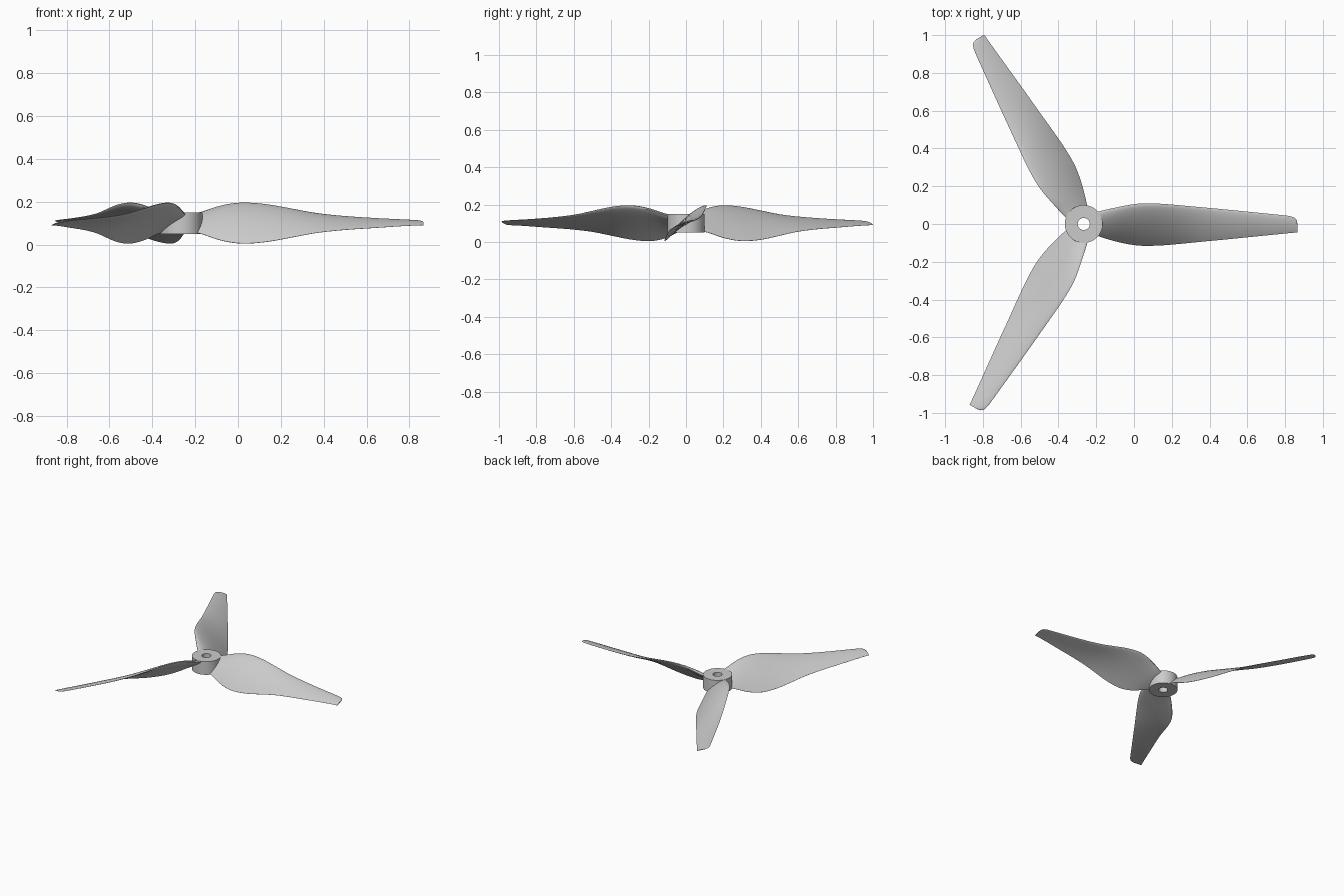
import bpy, bmesh, math
from mathutils import Matrix, Vector

if "Cube" in bpy.data.objects:
    bpy.data.objects.remove(bpy.data.objects["Cube"])

CENTER = Vector((-0.266, 0, 0.1))

# Blade stations: radius, leading edge y, z, trailing edge y, z, thickness ratio
STATIONS = [
    (0.070, 0.064, 0.043, -0.062, -0.043, 0.17),
    (0.110, 0.074, 0.055, -0.075, -0.055, 0.15),
    (0.170, 0.087, 0.076, -0.092, -0.076, 0.12),
    (0.240, 0.101, 0.091, -0.107, -0.091, 0.10),
    (0.310, 0.109, 0.095, -0.115, -0.095, 0.09),
    (0.410, 0.107, 0.086, -0.113, -0.086, 0.08),
    (0.510, 0.099, 0.068, -0.105, -0.068, 0.08),
    (0.630, 0.088, 0.046, -0.093, -0.046, 0.08),
    (0.760, 0.076, 0.032, -0.081, -0.032, 0.08),
    (0.910, 0.061, 0.022, -0.066, -0.022, 0.08),
    (1.030, 0.049, 0.016, -0.054, -0.014, 0.08),
    (1.090, 0.042, 0.013, -0.048, -0.011, 0.08),
    (1.115, 0.034, 0.011, -0.046, -0.010, 0.08),
    (1.127, 0.021, 0.008, -0.045, -0.010, 0.08),
    (1.131, 0.003, 0.004, -0.045, -0.010, 0.08),
]


def smooth_stations(keys, steps):
    """Monotone-ish cubic interpolation over radius."""
    n = len(keys)

    def slope(i, k):
        a, b = keys[max(i - 1, 0)], keys[min(i + 1, n - 1)]
        return (b[k] - a[k]) / (b[0] - a[0])
    out = []
    for i in range(n - 1):
        p, q = keys[i], keys[i + 1]
        h = q[0] - p[0]
        count = steps if i < 11 else 1
        for s in range(count):
            t = s / count
            row = [p[0] + h * t]
            for k in range(1, 6):
                row.append((2*t**3 - 3*t**2 + 1) * p[k] + (t**3 - 2*t**2 + t) * h * slope(i, k)
                           + (3*t**2 - 2*t**3) * q[k] + (t**3 - t**2) * h * slope(i + 1, k))
            out.append(row)
    out.append(list(keys[-1]))
    return out


def airfoil(n=12, camber=0.035):
    """Closed unit outline: (chord position, camber offset, thickness weight)."""
    def point(u, side):
        th = 5 * (0.2969*math.sqrt(u) - 0.126*u - 0.3516*u**2 + 0.2843*u**3 - 0.1036*u**4)
        return (u, camber * 4 * u * (1 - u), side * (th + 0.03 * u))
    us = [(1 - math.cos(math.pi * i / n)) / 2 for i in range(n + 1)]
    return [point(u, 1) for u in reversed(us)] + [point(u, -1) for u in us[1:]]


def finish(bm, name):
    bmesh.ops.recalc_face_normals(bm, faces=bm.faces)
    mesh = bpy.data.meshes.new(name)
    bm.to_mesh(mesh)
    bm.free()
    obj = bpy.data.objects.new(name, mesh)
    bpy.context.collection.objects.link(obj)
    bpy.context.view_layer.objects.active = obj
    bpy.ops.object.select_all(action='DESELECT')
    obj.select_set(True)
    bpy.ops.object.shade_smooth_by_angle(angle=math.radians(35))
    return obj


def loft(bm, rings, closed=False):
    for a, b in zip(rings, rings[1:] + rings[:1] if closed else rings[1:]):
        for i in range(len(a)):
            j = (i + 1) % len(a)
            bm.faces.new((a[i], a[j], b[j], b[i]))


# Twisted blades, lofted through airfoil sections
outline = airfoil()
sections = smooth_stations(STATIONS, 3)
for k in range(3):
    bm = bmesh.new()
    rings = []
    for r, ly, lz, ty, tz, thick in sections:
        le, te = Vector((r, ly, lz)), Vector((r, ty, tz))
        chord = te - le
        up = Vector((0, chord.z, -chord.y))
        rings.append([bm.verts.new(le + chord * u + up * (c + thick * w)) for u, c, w in outline])
    loft(bm, rings)
    bm.faces.new(rings[0])
    bm.faces.new(rings[-1])
    bm.transform(Matrix.Translation(CENTER) @ Matrix.Rotation(k * 2 * math.pi / 3, 4, 'Z'))
    finish(bm, f"blade_{k + 1}")

# Hub ring with shaft hole
bm = bmesh.new()
SEG = 64
rings = [[bm.verts.new(CENTER + Vector((r * math.cos(2*math.pi*i/SEG), r * math.sin(2*math.pi*i/SEG), z)))
          for i in range(SEG)]
         for r, z in ((0.1, -0.05), (0.1, 0.05), (0.032, 0.05), (0.032, -0.05))]
loft(bm, rings, closed=True)
finish(bm, "hub")
